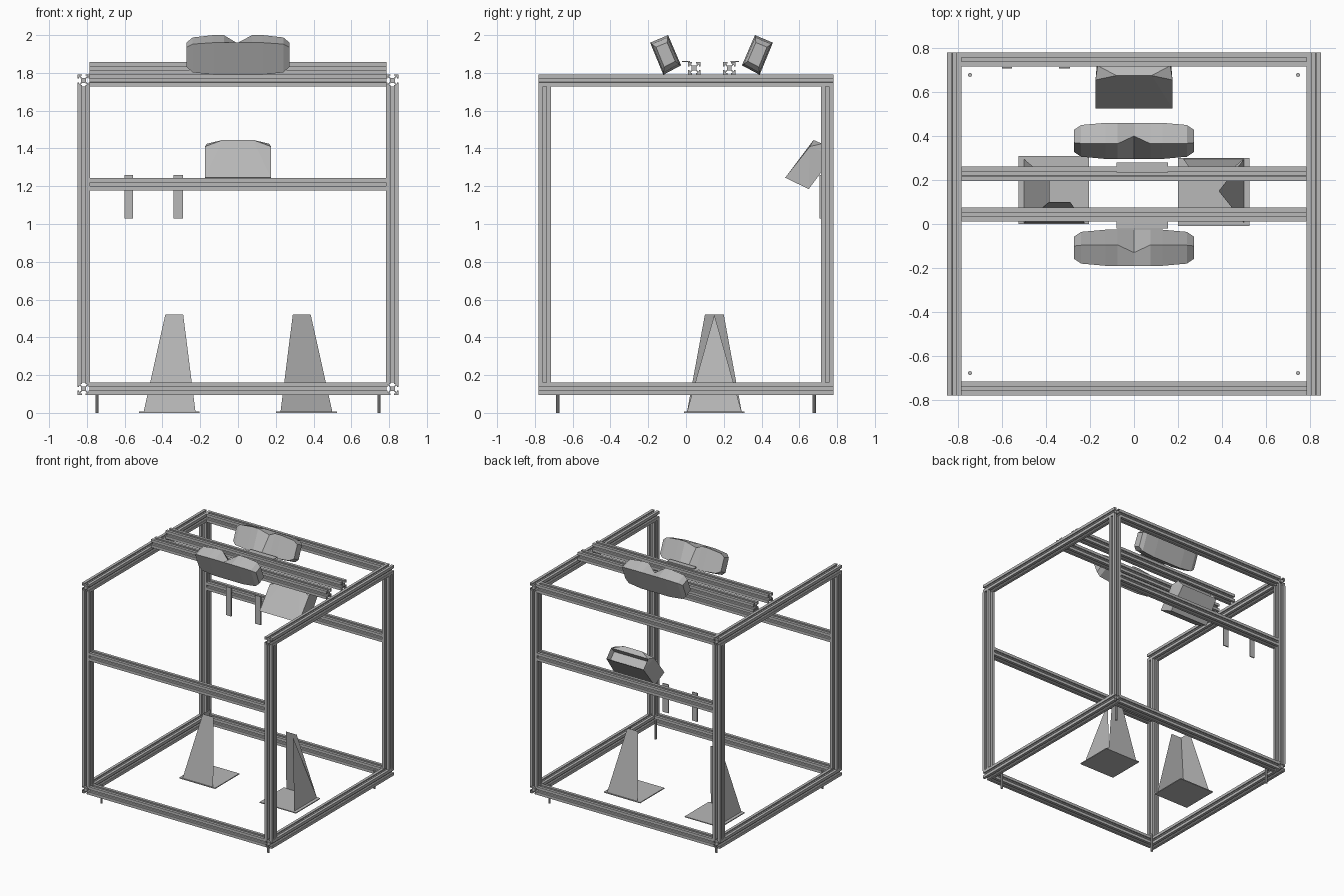
import bpy, bmesh
from mathutils import Matrix, Vector

cube = bpy.data.objects.get("Cube")
if cube:
    bpy.data.objects.remove(cube, do_unlink=True)

grey = bpy.data.materials.new("metal_grey")
grey.use_nodes = True
grey.diffuse_color = (0.48, 0.48, 0.48, 1)
grey.node_tree.nodes["Principled BSDF"].inputs["Base Color"].default_value = (0.48, 0.48, 0.48, 1)


def finish(name, bm, normals=True):
    if normals:
        bmesh.ops.recalc_face_normals(bm, faces=bm.faces)
    mesh = bpy.data.meshes.new(name)
    bm.to_mesh(mesh)
    bm.free()
    mesh.materials.append(grey)
    obj = bpy.data.objects.new(name, mesh)
    bpy.context.collection.objects.link(obj)
    return obj


def box(name, lo, hi):
    lo, hi = Vector(lo), Vector(hi)
    bm = bmesh.new()
    size = Matrix.Diagonal((*(hi - lo), 1))
    bmesh.ops.create_cube(bm, size=1, matrix=Matrix.Translation((lo + hi) / 2) @ size)
    return finish(name, bm)


# Slotted square profile: one side, turned four times
H = 0.0325
side = [(-H, -H), (-0.010, -H), (-0.010, -0.025), (-0.019, -0.025), (-0.009, -0.013),
        (0.009, -0.013), (0.019, -0.025), (0.010, -0.025), (0.010, -H)]
profile = []
for turn in range(4):
    for a, b in side:
        for _ in range(turn):
            a, b = -b, a
        profile.append((a, b))


def rail(name, axis, centre, length):
    order = {"X": (2, 0, 1), "Y": (1, 2, 0), "Z": (0, 1, 2)}[axis]
    bm = bmesh.new()
    rings = []
    for end in (-length / 2, length / 2):
        ring = []
        for a, b in profile:
            local = (a, b, end)
            ring.append(bm.verts.new(Vector(centre) + Vector([local[i] for i in order])))
        rings.append(ring)
    n = len(profile)
    for i in range(n):
        j = (i + 1) % n
        bm.faces.new((rings[0][i], rings[0][j], rings[1][j], rings[1][i]))
    bm.faces.new(rings[0])
    bm.faces.new(rings[1])
    finish(name, bm)


# Frame
LOW, MID, TOP = 0.128, 1.21, 1.76
XS, YS = 0.817, 0.748
for sx, sname in ((-1, "right"), (1, "left")):
    for z, level in ((LOW, "bottom"), (TOP, "top")):
        rail(f"{sname}_{level}_rail", "Y", (sx * XS, 0, z), 1.56)
    for sy, yname in ((-1, "front"), (1, "back")):
        rail(f"{yname}_{sname}_post", "Z", (sx * XS, sy * YS, (LOW + TOP) / 2), TOP - LOW - 2 * H)
        # Levelling pin
        bm = bmesh.new()
        bmesh.ops.create_cone(bm, cap_ends=True, segments=10, radius1=0.009, radius2=0.009,
                              depth=0.15, matrix=Matrix.Translation((sx * 0.746, sy * 0.678, 0.075)))
        finish(f"{yname}_{sname}_pin", bm)
for sy, yname in ((-1, "front"), (1, "back")):
    rail(f"{yname}_bottom_rail", "X", (0, sy * YS, LOW), 1.57)
    rail(f"{yname}_middle_rail", "X", (0, sy * YS, MID), 1.57)
rail("back_top_rail", "X", (0, YS, TOP), 1.57)
for y, name in ((0.043, "front_cross_rail"), (0.229, "back_cross_rail")):
    rail(name, "X", (0, y, TOP + 2 * H), 1.57)

# Flat mounting plates
box("front_mount_plate", (-0.08, -0.02, 1.858), (0.155, 0.02, 1.863))
box("back_mount_plate", (-0.08, 0.235, 1.858), (0.155, 0.28, 1.863))
box("outer_strap", (-0.60, 0.706, 1.03), (-0.555, 0.714, 1.26))
box("inner_strap", (-0.342, 0.706, 1.03), (-0.292, 0.714, 1.26))


# Tilted units on top: cross-sections lofted along x, with a notch in the middle
def top_unit(name, mirror):
    section = [Vector(p) for p in ((-0.19, 1.96), (-0.095, 2.0), (-0.026, 1.84), (-0.12, 1.79))]
    mid = sum(section, Vector((0, 0))) / 4
    half = [(0.272, 0.62), (0.24, 0.88), (0.13, 1.0), (0.075, 1.0)]
    stations = [(-x, s) for x, s in half] + [(0, 1.0)] + [(x, s) for x, s in reversed(half)]
    bm = bmesh.new()
    rings = []
    for x, s in stations:
        ring = []
        for i, p in enumerate(section):
            q = mid + (p - mid) * s
            if x == 0 and i == 1:
                q = Vector((-0.13, 1.955))
            ring.append(bm.verts.new((x, 0.27 - q.x if mirror else q.x, q.y)))
        rings.append(ring)
    for r, t in zip(rings, rings[1:]):
        for i in range(4):
            j = (i + 1) % 4
            bm.faces.new((r[i], r[j], t[j], t[i]))
    bm.faces.new(rings[0])
    bm.faces.new(rings[-1])
    finish(name, bm)


top_unit("front_top_unit", False)
top_unit("back_top_unit", True)

# Tilted unit on the back middle rail, with a recessed rear opening
bm = bmesh.new()
outline = [(0.175, 0.525, 1.245), (0.175, 0.655, 1.41), (0.08, 0.675, 1.445),
           (0.165, 0.72, 1.425), (0.165, 0.78, 1.36), (0.175, 0.65, 1.185)]
for w, y, z in outline:
    for s in (-1, 1):
        bm.verts.new((s * w, y, z))
bmesh.ops.convex_hull(bm, input=bm.verts)
bmesh.ops.dissolve_limit(bm, angle_limit=0.02, verts=bm.verts, edges=bm.edges)
bmesh.ops.recalc_face_normals(bm, faces=bm.faces)
rear = max(bm.faces, key=lambda f: f.normal.dot(Vector((0, 0.73, 0.68))) if f.calc_center_median().y > 0.72 else -1)
bmesh.ops.inset_individual(bm, faces=[rear], thickness=0.015, depth=-0.04)
finish("back_unit", bm, False)


# Floor stands: two leaning walls on a thin plate, the second turned half round
def stand(name, s, pointed):
    cx, cy = s * 0.36, 0.15

    def at(x, y, z):
        return bm.verts.new((cx + s * x, cy + s * y, z))

    bm = bmesh.new()
    b_in, b_out, b_far = at(-0.135, 0.145, 0.004), at(0.14, 0.145, 0.004), at(0.14, -0.145, 0.004)
    t_in, t_out = at(-0.07, 0.05, 0.52), at(0.025, 0.05, 0.52)
    bm.faces.new((b_in, b_out, t_out, t_in))
    if pointed:
        bm.faces.new((b_out, b_far, at(0.025, 0.0, 0.52)))
    else:
        bm.faces.new((b_out, b_far, at(0.025, -0.05, 0.52), t_out))
    finish(name + "_walls", bm)


stand("left_stand", 1, True)
stand("right_stand", -1, False)
box("left_stand_plate", (0.20, -0.01, 0), (0.525, 0.30, 0.007))
box("right_stand_plate", (-0.525, 0.0, 0), (-0.205, 0.31, 0.007))
